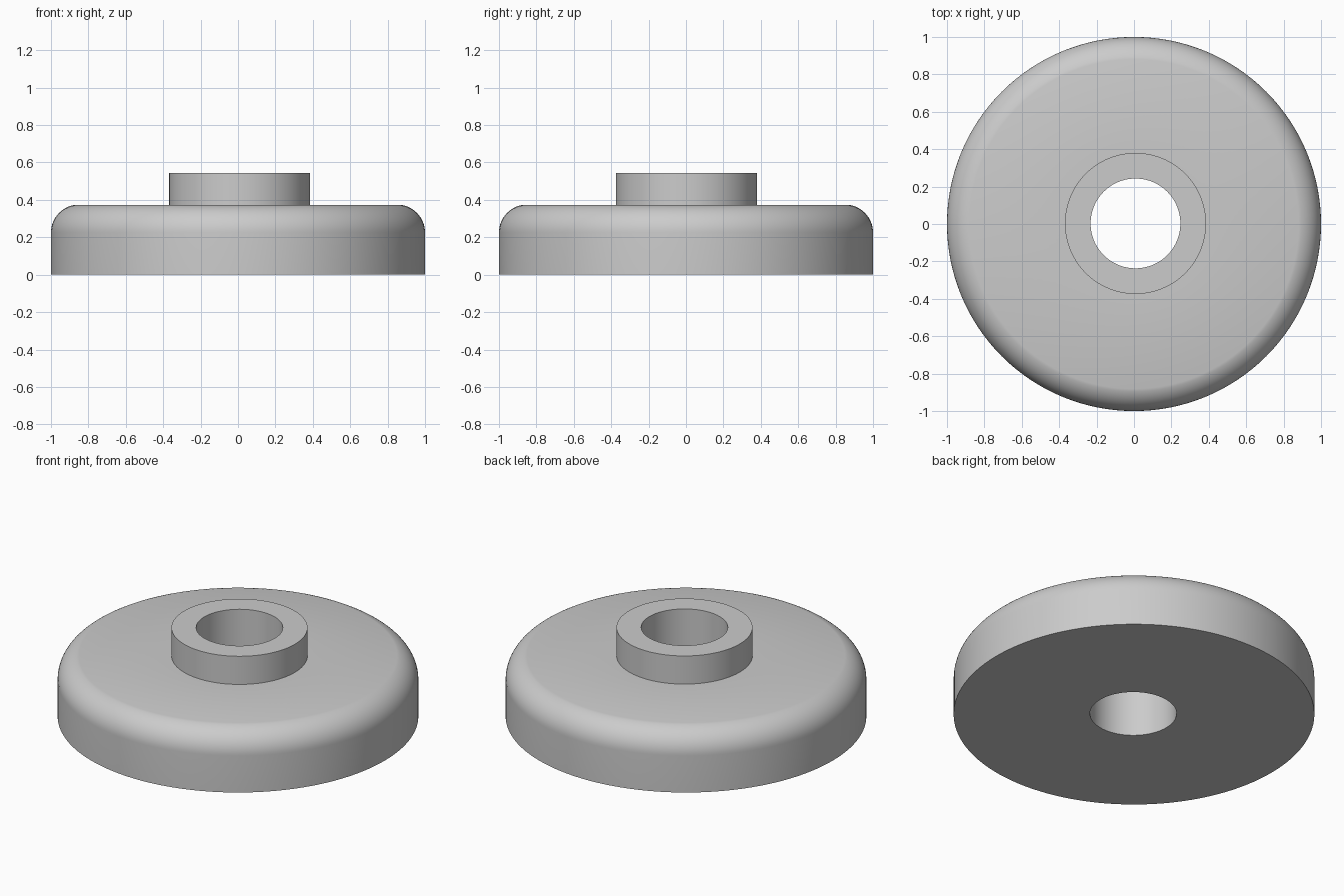
import bpy
import bmesh
import math

SEGMENTS = 128

if "Cube" in bpy.data.objects:
    bpy.data.objects.remove(bpy.data.objects["Cube"], do_unlink=True)

# Plain grey finish
grey = bpy.data.materials.new("light grey")
grey.use_nodes = True
color = (0.6, 0.6, 0.6, 1)
grey.diffuse_color = color
grey.node_tree.nodes["Principled BSDF"].inputs["Base Color"].default_value = color


def ring(bm, radius, z, center):
    """Circle of vertices at one height."""
    turn = 2 * math.pi / SEGMENTS
    return [bm.verts.new((center[0] + radius * math.cos(i * turn),
                          center[1] + radius * math.sin(i * turn), z))
            for i in range(SEGMENTS)]


# Outer disc: straight wall, then a rounded shoulder up to the flat top
rim_center = (0, 0)
hub_center = (0.008, 0.003)
fillet = 0.15
shoulder_z = 0.225
steps = 14
profile = [(1.0, 0.0, rim_center)]
for i in range(steps + 1):
    a = math.radians(78) * i / steps
    profile.append((1 - fillet + fillet * math.cos(a),
                    shoulder_z + fillet * math.sin(a), rim_center))
top_z = profile[-1][1]

# Raised hub and through bore, slightly off the disc's centre
profile += [(0.377, top_z, hub_center), (0.377, 0.544, hub_center),
            (0.24, 0.544, hub_center), (0.24, 0.0, hub_center)]

# Skin the rings into one closed body
bm = bmesh.new()
rings = [ring(bm, *p) for p in profile]
for lower, upper in zip(rings, rings[1:] + rings[:1]):
    for i in range(SEGMENTS):
        j = (i + 1) % SEGMENTS
        bm.faces.new((lower[i], lower[j], upper[j], upper[i]))
bmesh.ops.recalc_face_normals(bm, faces=bm.faces)
mesh = bpy.data.meshes.new("hubbed_disc")
bm.to_mesh(mesh)
bm.free()
mesh.materials.append(grey)

disc = bpy.data.objects.new("hubbed_disc", mesh)
bpy.context.collection.objects.link(disc)
bpy.ops.object.select_all(action="DESELECT")
disc.select_set(True)
bpy.context.view_layer.objects.active = disc
bpy.ops.object.shade_smooth_by_angle(angle=math.radians(30))
